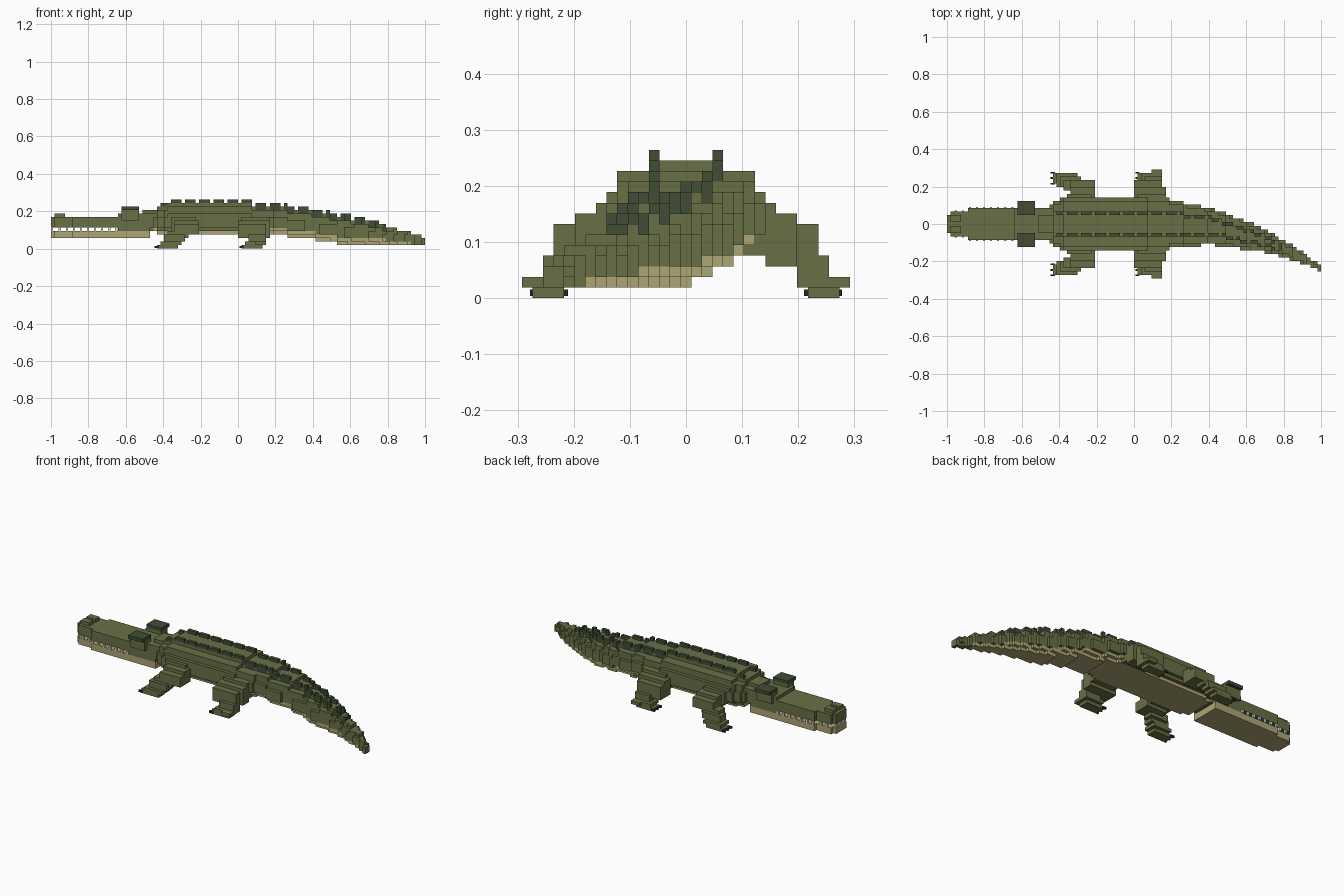
import bpy
import bmesh
from mathutils import Vector

cube = bpy.data.objects.get("Cube")
if cube:
    bpy.data.objects.remove(cube, do_unlink=True)

LENGTH = 106
UNIT = 2 / LENGTH


def make_material(name, colour):
    material = bpy.data.materials.new(name)
    material.use_nodes = True
    material.diffuse_color = (*colour, 1)
    shader = next(n for n in material.node_tree.nodes if n.type == 'BSDF_PRINCIPLED')
    shader.inputs["Base Color"].default_value = (*colour, 1)
    shader.inputs["Roughness"].default_value = 0.9
    return material


GREEN = make_material("olive green", (.14, .16, .062))
DARK = make_material("dark green", (.052, .076, .035))
SAND = make_material("belly sand", (.42, .38, .18))
WHITE = make_material("tooth white", (.8, .78, .7))
BLACK = make_material("claw black", (.02, .02, .02))


def to_world(i, j, k):
    """Lengthwise, sideways and upward block counts to a position."""
    return Vector((i * UNIT - 1, j * UNIT, k * UNIT))


def finish(name, bm, material):
    mesh = bpy.data.meshes.new(name)
    bm.to_mesh(mesh)
    bm.free()
    mesh.materials.append(material)
    obj = bpy.data.objects.new(name, mesh)
    bpy.context.scene.collection.objects.link(obj)
    return obj


def block_part(name, cells, material):
    """Outer skin of a set of unit blocks."""
    bm = bmesh.new()
    corners = {}

    def corner(point):
        if point not in corners:
            i, j, k = point
            corners[point] = bm.verts.new(to_world(i, j - .5, k))
        return corners[point]

    for cell in cells:
        for axis in range(3):
            for step in (0, 1):
                beside = list(cell)
                beside[axis] += 1 if step else -1
                if tuple(beside) in cells:
                    continue
                u, w = (axis + 1) % 3, (axis + 2) % 3
                loop = []
                for du, dw in ((0, 0), (1, 0), (1, 1), (0, 1)):
                    point = list(cell)
                    point[axis] += step
                    point[u] += du
                    point[w] += dw
                    loop.append(corner(tuple(point)))
                bm.faces.new(loop if step else loop[::-1])
    return finish(name, bm, material)


def box(i0, i1, j0, j1, k0, k1, side=1):
    return {(i, side * j, k) for i in range(i0, i1)
            for j in range(j0, j1) for k in range(k0, k1)}


def small_boxes(name, places, size, material):
    """Many equal little boxes, joined in one object."""
    bm = bmesh.new()
    for place in places:
        made = bmesh.ops.create_cube(bm, size=UNIT)
        for vert in made["verts"]:
            vert.co = Vector(a * b for a, b in zip(vert.co, size)) + to_world(*place)
    return finish(name, bm, material)


# Body and tail stations: x, sideways centre, half width, top, bottom (in blocks)
STATIONS = [
    (-.52, 0, 4.7, 11, 5), (-.45, 0, 5, 11, 5), (-.41, 0, 6.6, 12, 4),
    (-.36, 0, 7.5, 13, 4), (0, 0, 7.5, 13, 4), (.16, 0, 7.5, 12, 4),
    (.2, 0, 6.6, 12, 4), (.4, -.6, 5.2, 10.4, 2.6), (.5, -1.8, 4.5, 9.4, 1.8),
    (.6, -3.3, 4.1, 8.5, 1), (.7, -4.8, 3.2, 7.5, 1), (.8, -7, 2.5, 6.2, 1),
    (.9, -9.6, 1.6, 4.8, 1), (1, -12.8, .7, 3, 1)]


def section(x):
    for a, b in zip(STATIONS, STATIONS[1:]):
        if x <= b[0]:
            t = (x - a[0]) / (b[0] - a[0])
            return [p + (q - p) * t for p, q in zip(a[1:], b[1:])]


def fullness(t):
    """Share of the half width at relative height t."""
    for limit, share in ((.12, .72), (.23, .88), (.65, 1), (.9, .86)):
        if t < limit:
            return share
    return .52


def belly_rows(x):
    """Blocks of pale underside at x: deeper on the tail, none at its tip."""
    if x > .93:
        return 0
    return 2 if .17 < x < .8 else 1


back, belly, scutes = set(), set(), set()
for i in range(26, LENGTH):
    x = (i + .5) * UNIT - 1
    centre, half, top, bottom = section(x)
    top, bottom = round(top), round(bottom)
    belly_top = bottom + (belly_rows(x) if x > -.45 else 0)
    for k in range(bottom, top):
        width = half * fullness((k - bottom + .5) / (top - bottom))
        row = [j for j in range(-16, 9) if abs(j - centre) < width]
        row = row or [round(centre)]
        (belly if k < belly_top else back).update((i, j, k) for j in row)
    # Paired ridge plates along the edges of the top row, deeper on the tail
    if -.42 < x < .8 and i % 4 != 1:
        for k in (top - 1, top) if x > .1 else (top,):
            scutes.update({(i, row[0], k), (i, row[-1], k)})

block_part("body_back", back - scutes, GREEN)
block_part("belly", belly, SAND)
block_part("back_scutes", scutes, DARK)


# Head: stepped snout outline shared by both jaws
def snout(i):
    for limit, half in ((1, 2), (6, 3)):
        if i < limit:
            return half
    return 4


MOUTH_END, HEAD_END = 19, 28
upper, lower = set(), set()
for i in range(HEAD_END):
    half = snout(i)
    lower |= box(i, i + 1, -half, half + 1, 3, 5)
    low, high = (6, 9) if i < MOUTH_END else (5, 10)
    upper |= box(i, i + 1, -half, half + 1, low, high)
brows = set()
for side in (1, -1):
    upper |= box(1, 4, 1, 3, 9, 10, side)
    upper |= box(20, 25, 3, 6, 8, 11, side)
    brows |= box(20, 25, 3, 7, 11, 12, side)
block_part("upper_head", upper, GREEN)
block_part("lower_jaw", lower, SAND)
block_part("brow_plates", brows, DARK)

# Teeth along both sides and across the tip
teeth = [(i + .5, side * (snout(i) + .5), 5.5)
         for i in range(2, MOUTH_END, 2) for side in (1, -1)]
teeth += [(.3, j, 5.5) for j in (-2, 0, 2)]
small_boxes("teeth", teeth, (.6, .6, .95), WHITE)

# Legs: stacked blocks from shoulder to foot, mirrored for each side
LEGS = {
    "front": [
        (34, 41, 6, 9, 5, 9), (35, 42, 8, 11, 4, 8), (35, 42, 10, 13, 4, 7),
        (33, 39, 10, 13, 3, 5), (32, 38, 11, 14, 2, 4),
        (31, 37, 11, 15, 1, 2), (30, 36, 12, 15, 0, 1)],
    "hind": [
        (54, 62, 6, 9, 4, 9), (53, 62, 8, 11, 3, 8), (53, 61, 10, 13, 3, 7),
        (56, 61, 11, 14, 2, 4), (55, 61, 11, 15, 1, 2),
        (58, 61, 15, 16, 1, 2), (54, 60, 12, 15, 0, 1)]}
for label, boxes in LEGS.items():
    toe_tip = boxes[-1][0]
    for side_name, side in (("left", 1), ("right", -1)):
        leg = set().union(*(box(*limits, side) for limits in boxes))
        claws = [(toe_tip, side * j, .5) for j in (11.4, 13, 14.5)]
        block_part(f"{label}_{side_name}_leg", leg, GREEN)
        small_boxes(f"{label}_{side_name}_claws", claws, (1.2, .5, .65), BLACK)
